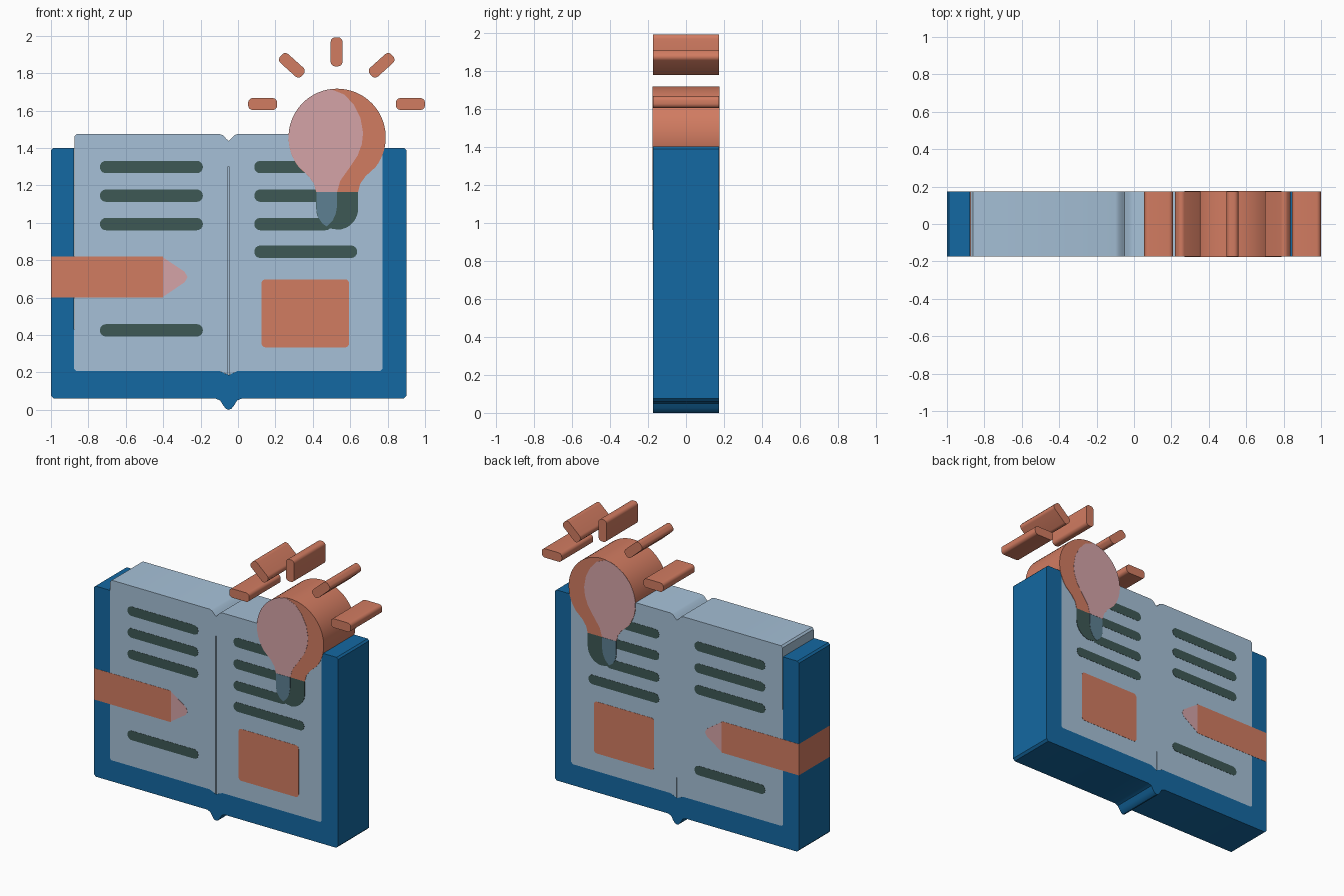
import bpy, bmesh
from math import sin, cos, radians

if "Cube" in bpy.data.objects:
    bpy.data.objects.remove(bpy.data.objects["Cube"])

BLUE = ("cover_blue", (0.007, 0.14, 0.36, 1))
PAGE = ("page_blue", (0.38, 0.53, 0.68, 1))
ORANGE = ("orange", (0.64, 0.20, 0.12, 1))
DARK = ("dark_green", (0.048, 0.098, 0.091, 1))
PINK = ("pink", (0.66, 0.37, 0.39, 1))
STEEL = ("steel_blue", (0.11, 0.216, 0.288, 1))


def material(spec):
    m = bpy.data.materials.get(spec[0]) or bpy.data.materials.new(spec[0])
    m.diffuse_color = spec[1]
    m.use_nodes = True
    m.node_tree.nodes["Principled BSDF"].inputs["Base Color"].default_value = m.diffuse_color
    return m


def prism(name, pts, color, layer=0, y0=None, y1=None):
    """Extrude an x-z outline through the depth; higher layers stand a hair proud."""
    h = 0.173 + 0.0014 * layer
    y0 = -h if y0 is None else y0
    y1 = h if y1 is None else y1
    bm = bmesh.new()
    face = bm.faces.new([bm.verts.new((x, y0, z)) for x, z in pts])
    ext = bmesh.ops.extrude_face_region(bm, geom=[face])
    for v in ext["geom"]:
        if isinstance(v, bmesh.types.BMVert):
            v.co.y = y1
    bmesh.ops.recalc_face_normals(bm, faces=bm.faces)
    me = bpy.data.meshes.new(name)
    bm.to_mesh(me)
    bm.free()
    me.materials.append(material(color))
    ob = bpy.data.objects.new(name, me)
    bpy.context.collection.objects.link(ob)
    bpy.ops.object.select_all(action="DESELECT")
    ob.select_set(True)
    bpy.context.view_layer.objects.active = ob
    bpy.ops.object.shade_smooth_by_angle(angle=radians(32))
    return ob


def arc(cx, cz, r, a0, a1, n):
    return [(cx + r * cos(radians(a0 + (a1 - a0) * i / n)),
             cz + r * sin(radians(a0 + (a1 - a0) * i / n))) for i in range(n + 1)]


def bar(cx, cz, length, width, r, angle=0):
    """Rounded rectangle outline, turned by angle."""
    a, b = length / 2 - r, width / 2 - r
    pts = []
    for sx, sz, a0 in ((1, 1, 0), (-1, 1, 90), (-1, -1, 180), (1, -1, 270)):
        pts += arc(sx * a, sz * b, r, a0, a0 + 90, 6)
    c, s = cos(radians(angle)), sin(radians(angle))
    return [(cx + x * c - z * s, cz + x * s + z * c) for x, z in pts]


SP = -0.05  # spine position

# Cover: lower U with spine bump, and the piece above the pencil
bump = [(-0.07, 0.06), (-0.045, 0.05), (-0.03, 0.025), (-0.015, 0.006), (0, 0)]
bump = [(SP + x, z) for x, z in bump] + [(SP - x, z) for x, z in bump[-2::-1]]
prism("cover", [(-1, 0.60), (-1, 0.075), (-0.985, 0.06)] + bump +
      [(0.885, 0.06), (0.9, 0.075), (0.9, 1.388), (0.888, 1.4), (0.772, 1.4),
       (0.772, 0.22), (0.76, 0.208), (0.0, 0.208), (SP, 0.186), (-0.1, 0.208),
       (-0.864, 0.208), (-0.876, 0.22), (-0.876, 0.60)], BLUE)
prism("cover_upper_left", [(-1, 0.82), (-0.876, 0.82), (-0.876, 1.4),
                           (-0.988, 1.4), (-1, 1.388)], BLUE)

# Pages: rounded corners, notch on top, thin slot along the fold
g = 0.003
prism("pages", [(-0.876, 0.22), (-0.864, 0.208), (-0.1, 0.208), (SP - g, 0.188),
                (SP - g, 1.3), (SP + g, 1.3), (SP + g, 0.188), (0.0, 0.208),
                (0.76, 0.208), (0.772, 0.22), (0.772, 1.46), (0.757, 1.475),
                (0.0, 1.475), (-0.02, 1.468), (-0.038, 1.448), (SP, 1.438),
                (-0.062, 1.448), (-0.08, 1.468), (-0.1, 1.475),
                (-0.861, 1.475), (-0.873, 1.463)], PAGE)
for name, z0, z1, back in (("fold_lower", 0.188, 0.33, 0.155), ("fold_upper", 0.33, 1.3, 0.173)):
    prism(name, [(SP - g, z0), (SP + g, z0), (SP + g, z1), (SP - g, z1)],
          PAGE, 0, -0.155, back)

# Text lines
for i, z in enumerate((1.298, 1.145, 0.993, 0.425)):
    prism(f"left_line_{i}", bar(-0.463, z, 0.55, 0.066, 0.032), DARK, 1)
for i, (z, end) in enumerate(((1.298, 0.5), (1.145, 0.5), (0.993, 0.5), (0.845, 0.637))):
    prism(f"right_line_{i}", bar((0.087 + end) / 2, z, end - 0.087, 0.066, 0.032), DARK, 1)

# Picture block
prism("picture", bar(0.36, 0.516, 0.468, 0.364, 0.022), ORANGE, 1)

# Pencil
prism("pencil_body", [(-1, 0.60), (-0.40, 0.60), (-0.40, 0.82), (-1, 0.82)], ORANGE, 1)
prism("pencil_tip", [(-0.40, 0.605), (-0.285, 0.682), (-0.27, 0.71),
                     (-0.285, 0.738), (-0.40, 0.815)], PINK, 1)

# Light bulb: glass, pink half, base and its lighter half
BX, BZ = 0.53, 1.457
neck = [(0.153, 1.25), (0.124, 1.21), (0.112, 1.165)]
prism("bulb_glass", [(BX + x, z) for x, z in neck[::-1]] +
      arc(BX, BZ, 0.26, -38, 218, 44) + [(BX - x, z) for x, z in neck], ORANGE, 2)
prism("bulb_highlight", arc(BX, BZ, 0.259, 97, 218, 24) +
      [(BX - x + 0.001, z) for x, z in neck] +
      [(0.53, 1.165), (0.547, 1.225), (0.60, 1.30), (0.64, 1.36), (0.662, 1.42),
       (0.669, 1.48), (0.655, 1.56), (0.62, 1.63), (0.57, 1.685)], PINK, 3)
prism("bulb_base", [(0.642, 1.165), (0.418, 1.165)] + arc(0.528, 1.075, 0.11, 180, 270, 10) +
      arc(0.53, 1.075, 0.112, 272, 360, 10), DARK, 2)
prism("base_highlight", [(0.53, 1.164), (0.419, 1.164), (0.419, 1.07), (0.43, 1.027),
                         (0.45, 0.997), (0.475, 0.98), (0.505, 1.01), (0.522, 1.045),
                         (0.53, 1.09)], STEEL, 3)

# Rays of light
for i, (x, z, a) in enumerate(((0.132, 1.635, 0), (0.288, 1.842, -42), (0.527, 1.914, 90),
                               (0.768, 1.842, 42), (0.922, 1.635, 0))):
    prism(f"light_ray_{i}", bar(x, z, 0.155, 0.063, 0.024, a), ORANGE, 1)
